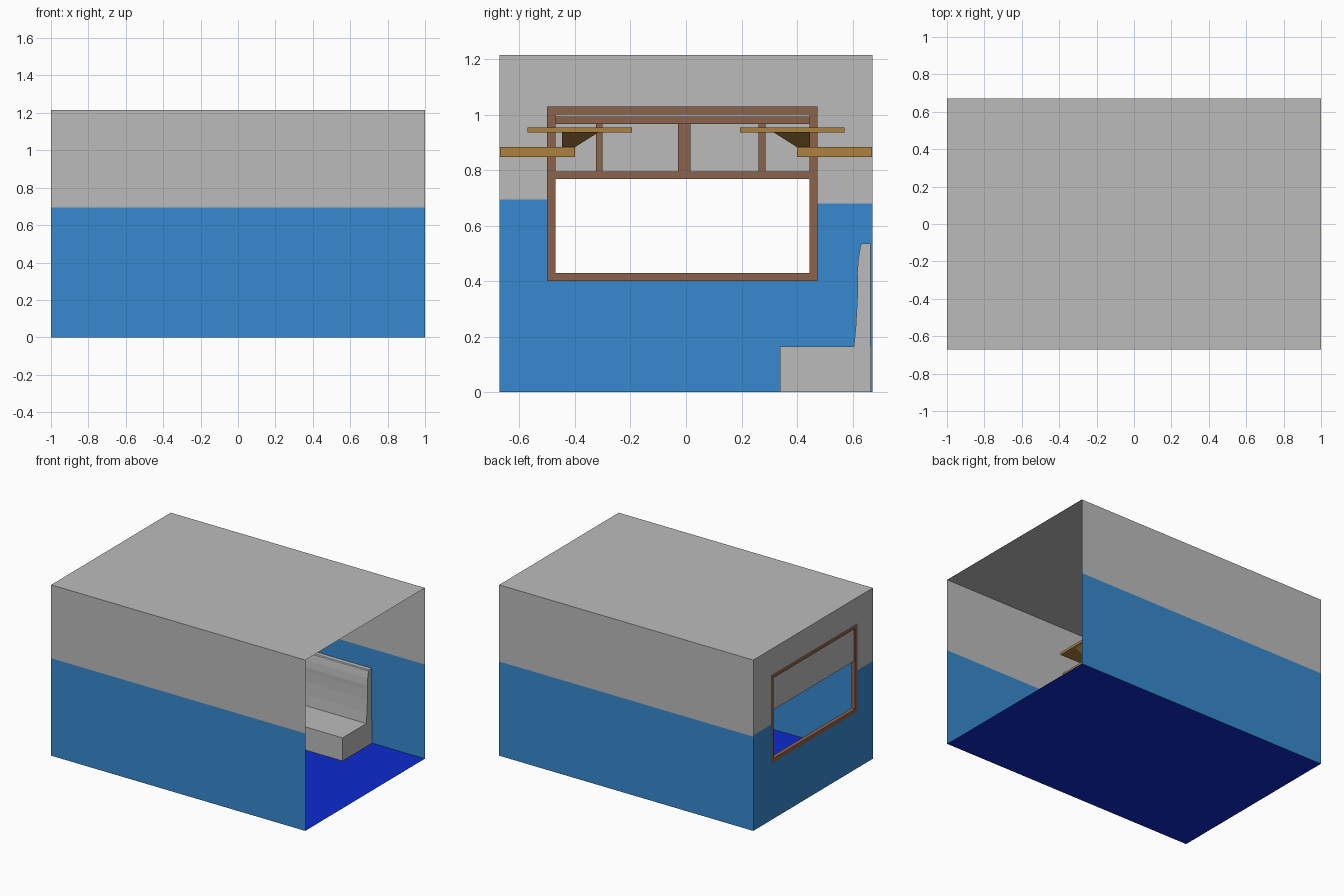
import bpy

if "Cube" in bpy.data.objects:
    bpy.data.objects.remove(bpy.data.objects["Cube"])


def material(name, r, g, b):
    m = bpy.data.materials.new(name)
    m.diffuse_color = (r, g, b, 1)
    m.use_nodes = True
    m.node_tree.nodes["Principled BSDF"].inputs["Base Color"].default_value = m.diffuse_color
    return m


GRAY = material("light gray", .50, .50, .50)
BLUE = material("wall blue", .037, .25, .63)
DEEP = material("floor blue", .004, .024, .62)
GOLD = material("golden wood", .42, .22, .05)
BROWN = material("brown frame", .265, .122, .072)


def mesh(name, verts, faces, mats, rule=None):
    me = bpy.data.meshes.new(name)
    me.from_pydata(verts, [], faces)
    for m in mats:
        me.materials.append(m)
    if rule:
        for p in me.polygons:
            p.material_index = rule(p)
    ob = bpy.data.objects.new(name, me)
    bpy.context.collection.objects.link(ob)
    return ob


def frustum(name, bottom, top, z0, z1, mat):
    """Solid between two rectangles (x0, x1, y0, y1) at heights z0 and z1."""
    v = []
    for (x0, x1, y0, y1), z in ((bottom, z0), (top, z1)):
        v += [(x0, y0, z), (x1, y0, z), (x1, y1, z), (x0, y1, z)]
    f = [(3, 2, 1, 0), (4, 5, 6, 7)]
    f += [(i, (i + 1) % 4, (i + 1) % 4 + 4, i + 4) for i in range(4)]
    return mesh(name, v, f, [mat])


def box(name, x0, x1, y0, y1, z0, z1, mat):
    return frustum(name, (x0, x1, y0, y1), (x0, x1, y0, y1), z0, z1, mat)


def wall(name, a, b, levels, flip=False):
    """Upright sheet from plan point a to b, split at the given heights."""
    v = [(p[0], p[1], z) for z in levels for p in (a, b)]
    f = [(2 * i, 2 * i + 1, 2 * i + 3, 2 * i + 2) for i in range(len(levels) - 1)]
    if flip:
        f = [q[::-1] for q in f]
    return mesh(name, v, f, [BLUE, GRAY], lambda p: int(p.center.z > .6))


W, H = .672, 1.215            # half width and height of the room
Y0, Y1, Z0, Z1 = -.50, .474, .40, 1.03   # window frame outline
T = .029                      # frame bar width

# Room shell: floor, ceiling, side walls, one end left open
corners = [(-1, -W), (1, -W), (1, W), (-1, W)]
mesh("floor", [(x, y, 0) for x, y in corners], [(0, 1, 2, 3)], [DEEP])
mesh("ceiling", [(x, y, H) for x, y in corners], [(0, 1, 2, 3)], [GRAY])
wall("front_wall", (-1, -W), (1, -W), (0, .693, H))
wall("back_wall", (1, W), (-1, W), (0, .67, H))

# End wall around the window hole
wall("end_wall_front", (-1, Y0), (-1, -W), (0, .695, H))
wall("end_wall_back", (-1, W), (-1, Y1), (0, .68, H))
wall("end_wall_below", (-1, Y1), (-1, Y0), (0, Z0))
wall("end_wall_above", (-1, Y1), (-1, Y0), (Z1, H))

# Window frame
FX = (-1, -.972)
box("frame_sill", *FX, Y0, Y1, Z0, Z0 + T, BROWN)
box("frame_head", *FX, Y0, Y1, Z1 - T, Z1, BROWN)
box("frame_front_post", *FX, Y0, Y0 + T, Z0 + T, Z1 - T, BROWN)
box("frame_back_post", *FX, Y1 - T, Y1, Z0 + T, Z1 - T, BROWN)

# Closed upper panel with inside bars
box("upper_panel", -.992, -.988, Y0 + T, Y1 - T, .768, Z1 - T, GRAY)
BX = (-.988, -.972)
box("middle_rail", *BX, Y0 + T, Y1 - T, .768, .795, BROWN)
box("top_rail", -.988, -.965, Y0 + T, Y1 - T, .967, .993, BROWN)
for i, (a, b) in enumerate(((-.325, -.30), (-.028, .016), (.262, .286))):
    box(f"window_bar_{i + 1}", *BX, a, b, .795, .967, BROWN)

# Overhead racks, mirrored on both side walls
for side, s in (("front", -1), ("back", 1)):
    def ys(a, b):
        return tuple(sorted((s * a, s * b)))
    box(f"{side}_rack_beam", -.43, .03, *ys(.40, W - .001), .847, .883, GOLD)
    frustum(f"{side}_rack_bracket", (-.43, .02, *ys(.40, .447)),
            (-.52, .12, *ys(.316, .447)), .883, .936, GOLD)
    outer = .572
    box(f"{side}_rack_board", -.54, .135, *ys(.195, outer), .936, .953, GOLD)

# Bench with curved backrest against the back wall
SX0, SX1 = -.985, .586
box("bench_base", SX0, SX1, .338, .667, .001, .083, GRAY)
box("bench_cushion", SX0, SX1, .338, .667, .083, .165, GRAY)
profile = [(.605, .165), (.612, .24), (.617, .33), (.618, .40), (.617, .43),
           (.621, .48), (.629, .53), (.635, .535), (.665, .535), (.665, .165)]
n = len(profile)
verts = [(x, y, z) for x in (SX0, SX1) for y, z in profile]
faces = [(i, i + n, (i + 1) % n + n, (i + 1) % n) for i in range(n)]
faces += [tuple(range(n)), tuple(range(2 * n - 1, n - 1, -1))]
back = mesh("bench_backrest", verts, faces, [GRAY])

# Consistent outward normals on the backrest
import bmesh
bm = bmesh.new()
bm.from_mesh(back.data)
bmesh.ops.recalc_face_normals(bm, faces=bm.faces)
bm.to_mesh(back.data)
bm.free()
